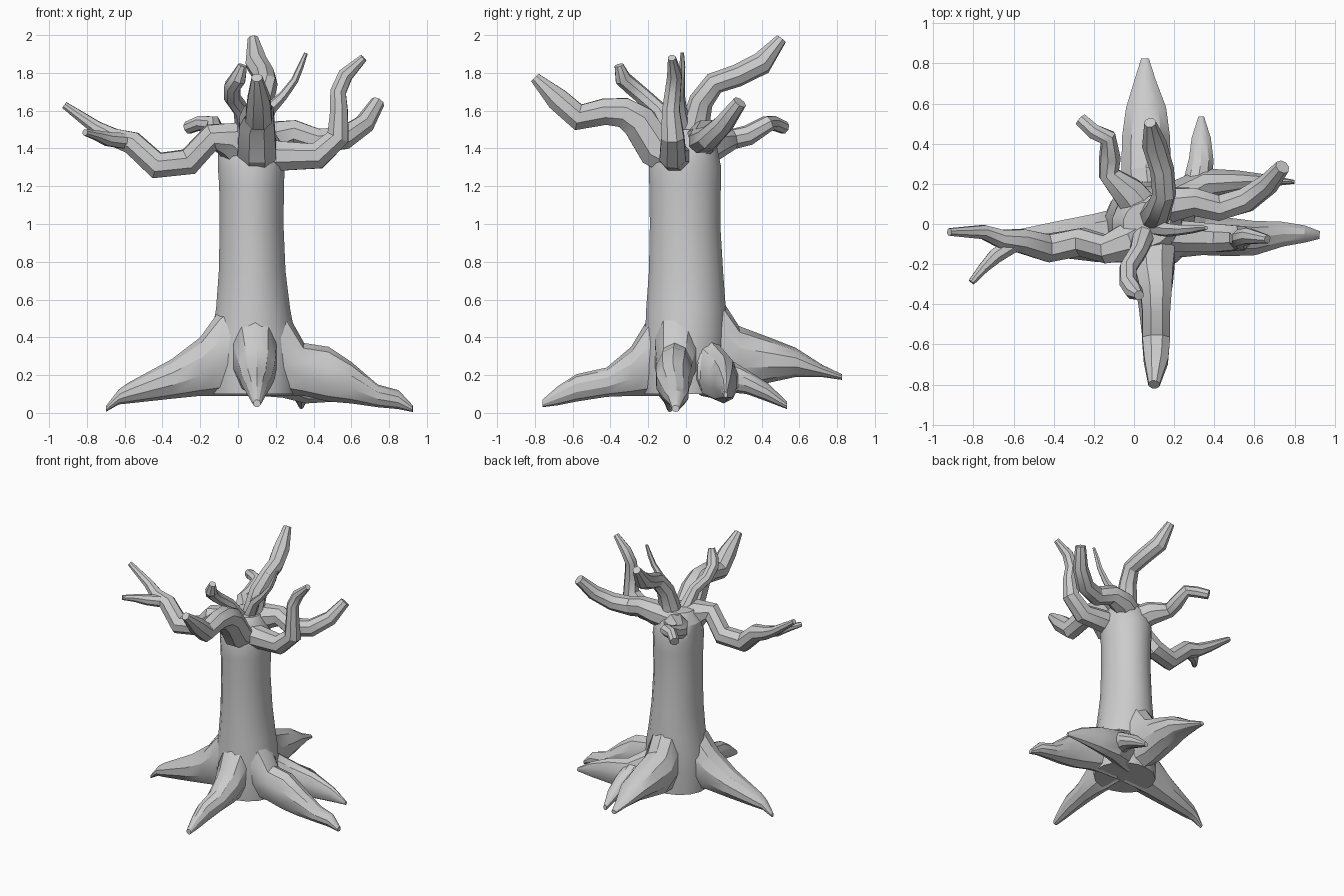
import bpy, bmesh, math
from mathutils import Vector as V

UP = V((0, 0, 1))


def loft(name, rings):
    # skin a stack of equal-count rings and cap both ends
    bm = bmesh.new()
    vs = [[bm.verts.new(p) for p in r] for r in rings]
    n = len(vs[0])
    for a, b in zip(vs, vs[1:]):
        for i in range(n):
            j = (i + 1) % n
            bm.faces.new((a[i], a[j], b[j], b[i]))
    bm.faces.new(vs[0])
    bm.faces.new(vs[-1])
    bmesh.ops.recalc_face_normals(bm, faces=bm.faces)
    me = bpy.data.meshes.new(name)
    bm.to_mesh(me)
    bm.free()
    ob = bpy.data.objects.new(name, me)
    bpy.context.collection.objects.link(ob)
    bpy.ops.object.select_all(action='DESELECT')
    ob.select_set(True)
    bpy.context.view_layer.objects.active = ob
    bpy.ops.object.shade_smooth_by_angle(angle=math.radians(30))
    return ob


def ring(c, s, u, rs, ru, n):
    return [c + s * (rs * math.cos(math.tau * (i + .5) / n))
            + u * (ru * math.sin(math.tau * (i + .5) / n)) for i in range(n)]


def tangents(P):
    k = len(P) - 1
    out = []
    for i in range(k + 1):
        a = (P[i] - P[max(i - 1, 0)])
        b = (P[min(i + 1, k)] - P[i])
        out.append(((a.normalized() if i else V()) + (b.normalized() if i < k else V())).normalized())
    return out


def branch(name, pts, n=8):
    # points: x, y, z, radius; round section square to the path
    P = [V(p[:3]) for p in pts]
    T = tangents(P)
    s = T[0].cross(UP)
    if s.length < .05:
        s = V((1, 0, 0))
    rings = []
    for p, t, q in zip(P, T, pts):
        s = (s - t * s.dot(t)).normalized()
        rings.append(ring(p, s, s.cross(t), q[3], q[3], n))
    loft(name, rings)


def root(name, pts, n=10):
    # points: x, y, bottom z, top z, half width; upright section
    P = [V((p[0], p[1], 0)) for p in pts]
    rings = []
    for p, t, q in zip(P, tangents(P), pts):
        c = p + UP * ((q[2] + q[3]) / 2)
        rings.append(ring(c, t.cross(UP).normalized(), UP, q[4], (q[3] - q[2]) / 2, n))
    loft(name, rings)


# trunk: z, centre x, centre y, radius x, radius y
trunk = [(.10, .08, -.01, .23, .21), (.25, .08, -.01, .235, .22), (.42, .08, 0, .225, .22),
         (.55, .08, 0, .20, .215), (.75, .075, 0, .18, .20), (1.0, .072, -.005, .172, .19),
         (1.2, .072, -.005, .175, .193), (1.3, .07, -.005, .18, .195),
         (1.42, .065, 0, .175, .165), (1.5, .065, 0, .12, .11)]
loft("trunk", [ring(V((x, y, z)), V((1, 0, 0)), V((0, 1, 0)), a, b, 16) for z, x, y, a, b in trunk])

# roots
root("left_root", [(.06, -.05, .09, .66, .13), (-.10, -.06, .09, .54, .14), (-.2, -.07, .09, .40, .125),
                   (-.35, -.075, .075, .285, .10), (-.58, -.085, .05, .16, .06), (-.63, -.085, .045, .125, .04),
                   (-.70, -.085, .005, .035, .015)])
root("front_root", [(.09, -.06, .09, .64, .13), (.09, -.2, .09, .50, .12), (.1, -.29, .09, .35, .10),
                    (.1, -.42, .085, .24, .08), (.1, -.58, .06, .205, .06), (.1, -.68, .04, .14, .04),
                    (.1, -.76, .03, .07, .02)])
root("right_root", [(.12, -.05, .09, .68, .12), (.26, -.05, .09, .53, .12), (.35, -.06, .09, .37, .10),
                    (.48, -.065, .06, .35, .10), (.6, -.07, .05, .27, .09), (.74, -.05, .03, .15, .065),
                    (.85, -.05, .02, .12, .045), (.925, -.055, .005, .04, .02)])
root("right_back_root", [(.12, .08, .09, .52, .10), (.24, .13, .08, .38, .10), (.36, .2, .05, .30, .085),
                         (.52, .21, .06, .26, .06), (.68, .215, .07, .19, .03), (.8, .21, .08, .11, .01)])
root("back_right_root", [(.25, .1, .10, .34, .08), (.32, .22, .11, .29, .075), (.335, .32, .10, .23, .065),
                         (.335, .43, .06, .16, .05), (.335, .535, .02, .06, .015)])
root("back_root", [(.08, .05, .1, .70, .12), (.07, .19, .1, .60, .13), (.06, .28, .12, .46, .13),
                   (.06, .44, .16, .40, .125), (.06, .58, .19, .345, .105), (.055, .72, .19, .255, .055),
                   (.055, .825, .175, .205, .02)])

# branches
branch("left_branch", [(.05, -.05, 1.36, .11), (-.05, -.1, 1.45, .10), (-.14, -.125, 1.46, .075),
                       (-.26, -.09, 1.33, .075), (-.43, -.12, 1.31, .075), (-.56, -.085, 1.43, .065),
                       (-.66, -.075, 1.46, .05), (-.75, -.04, 1.51, .038), (-.92, -.04, 1.63, .02)])
branch("left_fork", [(-.6, -.1, 1.44, .045), (-.69, -.16, 1.45, .04), (-.75, -.22, 1.47, .028),
                     (-.81, -.29, 1.485, .018)])
branch("front_branch", [(.1, -.04, 1.34, .11), (.1, -.16, 1.40, .11), (.1, -.25, 1.54, .10),
                        (.11, -.33, 1.59, .085), (.11, -.43, 1.595, .075), (.11, -.57, 1.565, .075),
                        (.11, -.68, 1.66, .065), (.1, -.8, 1.775, .03)])
branch("back_branch", [(.1, .03, 1.36, .09), (.11, .05, 1.53, .075), (.125, .08, 1.65, .065),
                       (.15, .15, 1.745, .06), (.14, .27, 1.785, .06), (.1, .4, 1.85, .062),
                       (.08, .505, 1.98, .03)])
branch("back_left_branch", [(.05, .06, 1.38, .10), (-.03, .16, 1.43, .085), (-.125, .25, 1.45, .055),
                            (-.12, .33, 1.47, .055), (-.13, .43, 1.53, .045), (-.2, .46, 1.535, .04),
                            (-.265, .52, 1.51, .035)])
branch("right_front_branch", [(.08, -.04, 1.38, .10), (.22, -.06, 1.36, .085), (.42, -.07, 1.36, .075),
                              (.53, -.07, 1.46, .065), (.535, -.08, 1.6, .05), (.53, -.07, 1.7, .045),
                              (.57, -.06, 1.79, .042), (.665, -.075, 1.88, .022)])
branch("right_back_branch", [(.08, .05, 1.42, .09), (.2, .1, 1.46, .09), (.3, .11, 1.48, .075),
                             (.42, .08, 1.44, .07), (.56, .12, 1.455, .065), (.67, .2, 1.53, .055),
                             (.74, .285, 1.645, .038)])
branch("small_front_branch", [(.05, -.05, 1.45, .06), (.02, -.14, 1.6, .045), (-.03, -.22, 1.67, .045),
                              (-.03, -.29, 1.73, .045), (.0, -.335, 1.77, .045), (.025, -.355, 1.84, .025)])
branch("thin_twig", [(.1, -.01, 1.45, .05), (.17, -.03, 1.61, .035), (.24, -.03, 1.68, .025),
                     (.3, -.025, 1.76, .02), (.33, -.02, 1.83, .017), (.36, -.02, 1.905, .01)], 6)
